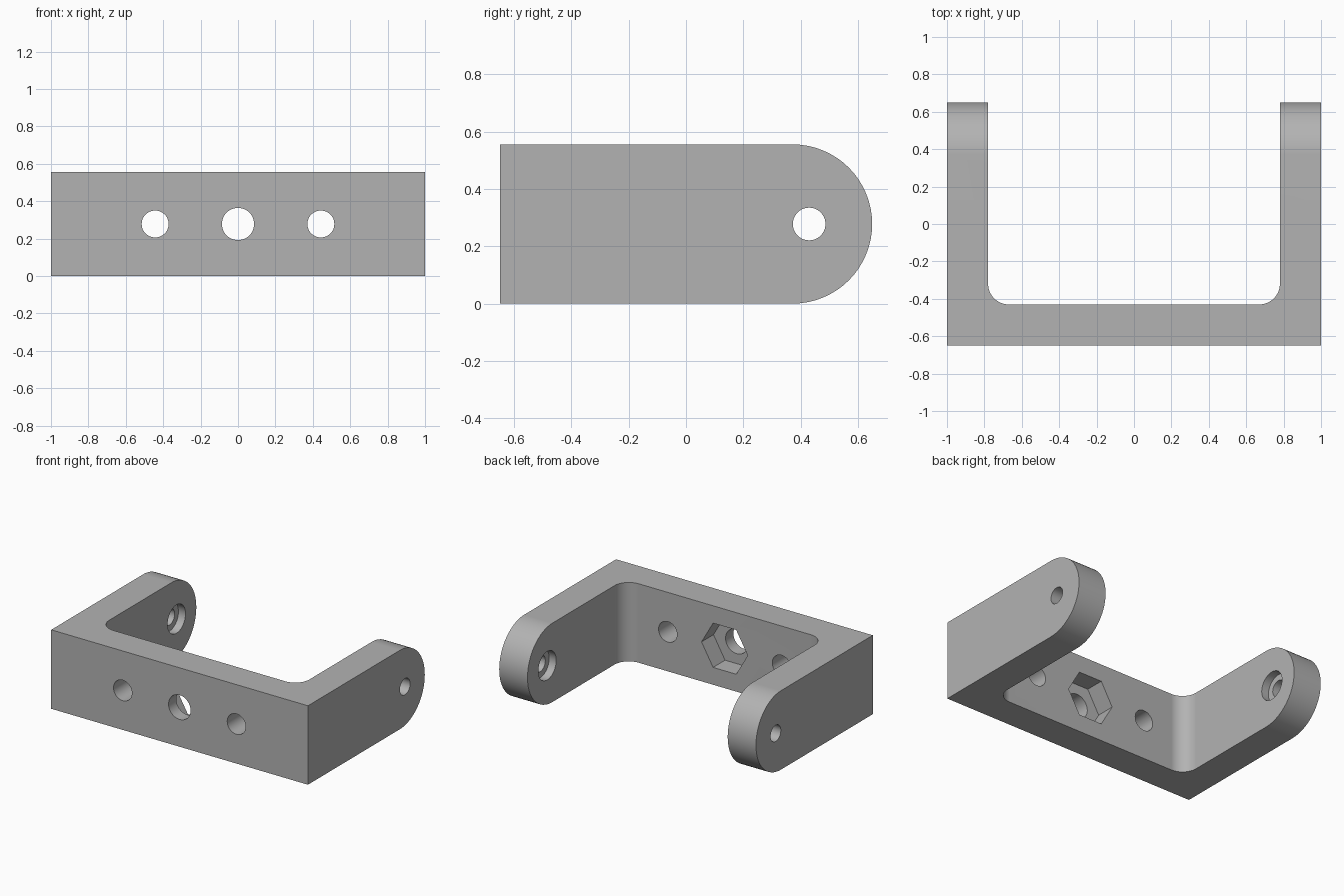
import bpy, bmesh
from math import pi, sin, cos, radians
from mathutils import Matrix, Vector

cube = bpy.data.objects.get("Cube")
if cube:
    bpy.data.objects.remove(cube, do_unlink=True)

HEIGHT, DEPTH, WALL, FILLET = 0.556, 1.3, 0.22, 0.11
MID, BACK = HEIGHT / 2, DEPTH / 2
INNER_X, INNER_Y = 1 - WALL, WALL - BACK
PIVOT_Y = 0.43

grey = bpy.data.materials.new("grey plastic")
grey.use_nodes = True
grey.diffuse_color = (0.45, 0.45, 0.45, 1)
grey.node_tree.nodes["Principled BSDF"].inputs["Base Color"].default_value = (0.45, 0.45, 0.45, 1)


def arc(cx, cy, r, start, end, steps):
    angles = [radians(start + (end - start) * i / steps) for i in range(steps + 1)]
    return [(cx + r * cos(a), cy + r * sin(a)) for a in angles]


def prism(name, points, offset):
    """Extrude a closed 3D outline along an offset vector."""
    bm = bmesh.new()
    face = bm.faces.new([bm.verts.new(p) for p in points])
    side = bmesh.ops.extrude_face_region(bm, geom=[face])
    moved = [g for g in side["geom"] if isinstance(g, bmesh.types.BMVert)]
    bmesh.ops.translate(bm, verts=moved, vec=Vector(offset))
    bmesh.ops.recalc_face_normals(bm, faces=bm.faces)
    mesh = bpy.data.meshes.new(name)
    bm.to_mesh(mesh)
    bm.free()
    obj = bpy.data.objects.new(name, mesh)
    bpy.context.collection.objects.link(obj)
    mesh.materials.append(grey)
    return obj


def drill(name, axis, centre, radius, start, end, sides=48):
    """Straight cutter along x or y; centre is the position across that axis."""
    ring = arc(centre, MID, radius, 0, 360 - 360 / sides, sides - 1)
    if axis == "x":
        return prism(name, [(start, u, z) for u, z in ring], (end - start, 0, 0))
    return prism(name, [(u, start, z) for u, z in ring], (0, end - start, 0))


def carve(target, tool, operation):
    mod = target.modifiers.new(tool.name, "BOOLEAN")
    mod.object, mod.operation, mod.solver = tool, operation, "EXACT"
    bpy.ops.object.modifier_apply(modifier=mod.name)
    bpy.data.objects.remove(tool, do_unlink=True)


# U-shaped bracket with filleted inner corners
fillet_x, fillet_y = INNER_X - FILLET, INNER_Y + FILLET
outline = [(-1, -BACK), (1, -BACK), (1, BACK), (INNER_X, BACK)]
outline += arc(fillet_x, fillet_y, FILLET, 0, -90, 12)
outline += arc(-fillet_x, fillet_y, FILLET, -90, -180, 12)
outline += [(-INNER_X, BACK), (-1, BACK)]
bracket = prism("clevis_bracket", [(x, y, 0) for x, y in outline], (0, 0, HEIGHT))
bpy.ops.object.select_all(action="DESELECT")
bpy.context.view_layer.objects.active = bracket
bracket.select_set(True)

# Rounded arm ends
side = [(-BACK - 0.1, HEIGHT + 0.1), (-BACK - 0.1, -0.1), (0, -0.1), (0, 0)]
side += arc(BACK - MID, MID, MID, -90, 90, 32)
side += [(0, HEIGHT), (0, HEIGHT + 0.1)]
carve(bracket, prism("arm_rounding", [(-1.1, y, z) for y, z in side], (2.2, 0, 0)), "INTERSECT")

# Centre bolt hole with a hexagonal nut pocket, and two screw holes
front, inside = -BACK - 0.1, INNER_Y + 0.1
carve(bracket, drill("bolt_hole", "y", 0, 0.086, front, inside), "DIFFERENCE")
carve(bracket, drill("nut_pocket", "y", 0, 0.18, INNER_Y - 0.133, inside, 6), "DIFFERENCE")
for s in (-1, 1):
    carve(bracket, drill("screw_hole", "y", s * 0.443, 0.072, front, inside), "DIFFERENCE")
    # Pivot holes with counterbores on the inner faces
    carve(bracket, drill("pivot_hole", "x", PIVOT_Y, 0.057, s * 0.7, s * 1.1), "DIFFERENCE")
    carve(bracket, drill("counterbore", "x", PIVOT_Y, 0.1, s * 0.7, s * (INNER_X + 0.055)), "DIFFERENCE")

# Smooth curves, crisp edges
bpy.ops.object.shade_smooth_by_angle(angle=radians(30))
weighted = bracket.modifiers.new("flat_face_normals", "WEIGHTED_NORMAL")
weighted.keep_sharp = True
